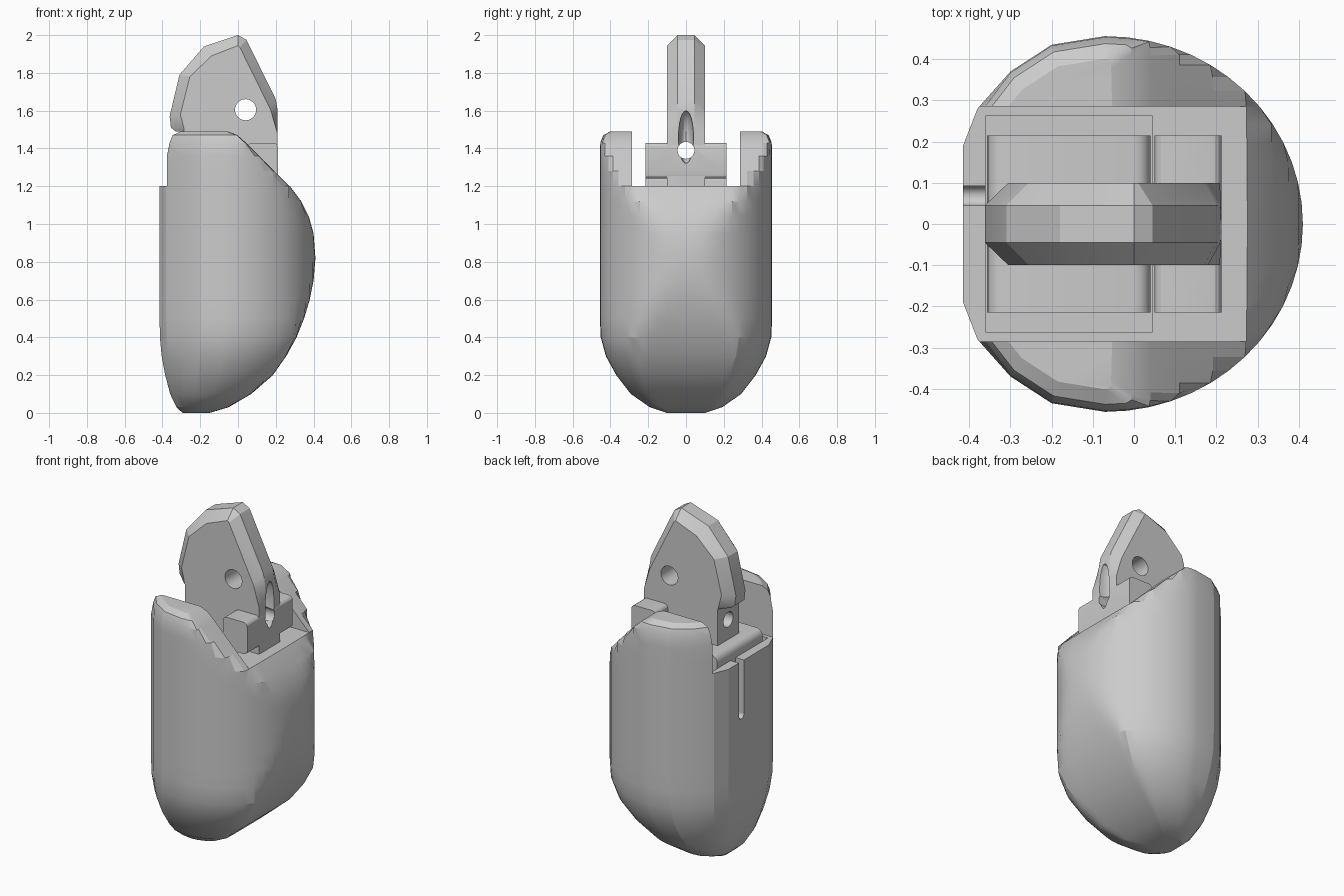
import bpy, bmesh, math
from mathutils import Matrix

if "Cube" in bpy.data.objects:
    bpy.data.objects.remove(bpy.data.objects["Cube"])


def finish(name, bm, angle=20):
    bmesh.ops.recalc_face_normals(bm, faces=bm.faces[:])
    me = bpy.data.meshes.new(name)
    bm.to_mesh(me)
    bm.free()
    ob = bpy.data.objects.new(name, me)
    bpy.context.collection.objects.link(ob)
    smooth(ob, angle)
    return ob


def activate(ob):
    bpy.ops.object.select_all(action='DESELECT')
    ob.select_set(True)
    bpy.context.view_layer.objects.active = ob


def smooth(ob, angle):
    activate(ob)
    bpy.ops.object.shade_smooth_by_angle(angle=math.radians(angle))


def box(name, x, y, z, bevel=0.0):
    bm = bmesh.new()
    bmesh.ops.create_cube(bm, size=1)
    for v in bm.verts:
        v.co = [(a + b) / 2 + c * (b - a) for (a, b), c in zip((x, y, z), v.co)]
    if bevel:
        edges = [e for e in bm.edges if abs((e.verts[0].co - e.verts[1].co).y) > 1e-4]
        bmesh.ops.bevel(bm, geom=edges, offset=bevel, segments=4, profile=0.5, affect='EDGES')
    return finish(name, bm, 35)


def rod(name, center, r, length, axis):
    bm = bmesh.new()
    bmesh.ops.create_cone(bm, cap_ends=True, segments=24, radius1=r, radius2=r, depth=length)
    rot = Matrix.Rotation(math.pi / 2, 4, 'Y' if axis == 'X' else 'X')
    bmesh.ops.transform(bm, matrix=Matrix.Translation(center) @ rot, verts=bm.verts)
    return finish(name, bm)


def cut(ob, cutter):
    cutter.hide_render = True
    m = ob.modifiers.new("cut", 'BOOLEAN')
    m.operation, m.solver, m.object = 'DIFFERENCE', 'EXACT', cutter
    activate(ob)
    bpy.ops.object.modifier_apply(modifier=m.name)
    bpy.data.objects.remove(cutter)


def half_section(n=14):
    # half of the D-shaped plan, from the flat back round to the nose
    pts = [(-0.415, 0.0), (-0.415, 0.1), (-0.415, 0.19), (-0.38, 0.28), (-0.30, 0.37), (-0.2, 0.435)]
    for i in range(n + 1):
        a = math.pi / 2 * (1 - i / n)
        pts.append((-0.07 + 0.48 * math.cos(a), 0.456 * math.sin(a)))
    return pts


# Shell: D section lofted upward, clipped by the front profile
half = half_section()
plan = half + [(x, -y) for x, y in half[-2:0:-1]]
levels = [  # height, back limit, nose limit, section scale
    (0.0, -0.40, -0.15, 0.22), (0.03, -0.40, -0.05, 0.42), (0.1, -0.41, 0.07, 0.64),
    (0.2, -0.41, 0.185, 0.81), (0.3, -0.415, 0.255, 0.93), (0.4, -0.415, 0.31, 0.99),
    (0.5, -0.415, 0.35, 1), (0.6, -0.415, 0.38, 1), (0.7, -0.415, 0.40, 1),
    (0.82, -0.415, 0.411, 1), (0.95, -0.415, 0.40, 1), (1.04, -0.415, 0.375, 1),
    (1.12, -0.415, 0.335, 1), (1.2, -0.415, 0.275, 1), (1.28, -0.40, 0.195, 1),
    (1.36, -0.383, 0.115, 1), (1.43, -0.367, 0.045, 0.995), (1.47, -0.358, 0.0, 0.96),
    (1.49, -0.335, -0.05, 0.88)]
bm = bmesh.new()
rings = []
for z, back, nose, s in levels:
    pivot = -0.26 if z < 1 else -0.07
    rings.append([bm.verts.new((min(max(pivot + (x - pivot) * s, back - 0.0005 * abs(y)),
                                    nose - 0.03 * y * y), y * s, z)) for x, y in plan])
n = len(plan)
for lo, hi in zip(rings, rings[1:]):
    for i in range(n):
        bm.faces.new((lo[i], lo[(i + 1) % n], hi[(i + 1) % n], hi[i]))
bm.faces.new(rings[0])
bm.faces.new(rings[-1])
bmesh.ops.remove_doubles(bm, verts=bm.verts[:], dist=0.0003)
shell = finish("shell", bm)
# open channel between the ears, pocket, and narrow slot in the back wall
cut(shell, box("channel", (-1, 1), (-0.285, 0.285), (1.2, 1.8)))
cut(shell, box("pocket", (-0.36, 0.045), (-0.262, 0.262), (0.55, 1.3)))
cut(shell, box("slot", (-0.6, -0.3), (0.045, 0.092), (0.88, 1.3)))
cut(shell, rod("slot_end", (-0.45, 0.0685, 0.88), 0.0235, 0.3, 'X'))
smooth(shell, 20)

# Fin: outer rim and inset face outlines, chamfered both sides
rim = [(-0.33, 1.49), (-0.355, 1.51), (-0.362, 1.57), (-0.31, 1.79), (-0.18, 1.94), (0.0, 2.0),
       (0.045, 1.975), (0.2, 1.66), (0.21, 1.6), (0.21, 1.5), (0.21, 1.15), (-0.28, 1.15), (-0.28, 1.49)]
inset = [(-0.285, 1.49), (-0.287, 1.51), (-0.305, 1.58), (-0.255, 1.78), (-0.14, 1.89), (0.0, 1.945),
         (0.01, 1.935), (0.17, 1.61), (0.18, 1.58), (0.209, 1.48), (0.209, 1.15), (-0.28, 1.15), (-0.28, 1.49)]
bm = bmesh.new()
loops = [[bm.verts.new((x, y, z)) for x, z in pts]
         for pts, y in ((inset, -0.1), (rim, -0.045), (rim, 0.045), (inset, 0.1))]
n = len(rim)
for a, b in zip(loops, loops[1:]):
    for i in range(n):
        bm.faces.new((a[i], a[(i + 1) % n], b[(i + 1) % n], b[i]))
bm.faces.new(loops[0])
bm.faces.new(loops[-1])
fin = finish("fin", bm)
cut(fin, rod("cross_hole", (0.04, 0, 1.605), 0.056, 1, 'Y'))

# Crossbar behind the nose lip, and block sitting in the pocket
crossbar = box("crossbar", (0.05, 0.212), (-0.215, 0.215), (1.24, 1.43), 0.025)
box("pocket_block", (-0.357, 0.04), (-0.215, 0.215), (0.56, 1.27), 0.04)


# Long hole and flared groove through fin and crossbar
def groove():
    bm = bmesh.new()
    bmesh.ops.create_uvsphere(bm, u_segments=20, v_segments=12, radius=1)
    for v in bm.verts:
        v.co = (0.212 + 0.08 * v.co.x, 0.04 * v.co.y, 1.46 + 0.14 * v.co.z)
    return finish("groove", bm)


for part in (fin, crossbar):
    cut(part, rod("long_hole", (0, 0, 1.39), 0.045, 1, 'X'))
    cut(part, groove())
    smooth(part, 20)
